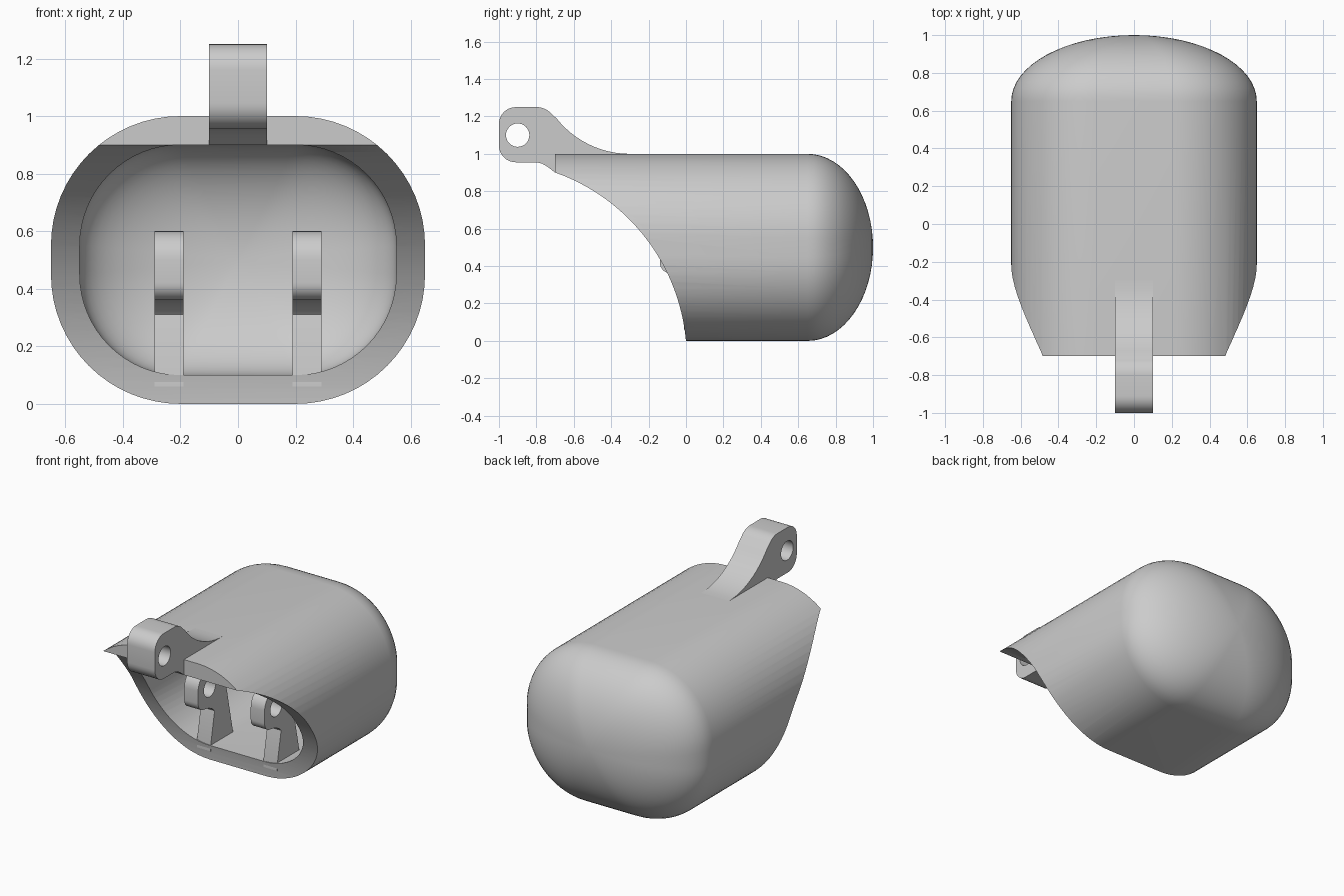
import bpy, bmesh, math
from math import cos, sin, pi, radians

cube = bpy.data.objects.get("Cube")
if cube:
    bpy.data.objects.remove(cube, do_unlink=True)

GREY = (0.6, 0.6, 0.6, 1)
mat = bpy.data.materials.new("plain grey")
mat.use_nodes = True
mat.diffuse_color = GREY
mat.node_tree.nodes["Principled BSDF"].inputs["Base Color"].default_value = GREY


def activate(ob):
    bpy.ops.object.select_all(action="DESELECT")
    ob.select_set(True)
    bpy.context.view_layer.objects.active = ob


def mesh_object(name, bm):
    bmesh.ops.recalc_face_normals(bm, faces=bm.faces)
    me = bpy.data.meshes.new(name)
    bm.to_mesh(me)
    bm.free()
    ob = bpy.data.objects.new(name, me)
    bpy.context.collection.objects.link(ob)
    return ob


def finish(ob):
    ob.data.materials.clear()
    ob.data.materials.append(mat)
    activate(ob)
    bpy.ops.object.shade_smooth_by_angle(angle=radians(30))


def arc(cy, cz, r, a0, a1, n=8):
    return [(cy + r * cos(radians(a0 + (a1 - a0) * i / n)),
             cz + r * sin(radians(a0 + (a1 - a0) * i / n))) for i in range(n + 1)]


def section(radius, n=16):
    """Rounded rectangle around the shell axis."""
    pts = []
    for k, (sx, sz) in enumerate([(1, 1), (-1, 1), (-1, -1), (1, -1)]):
        pts += arc(sx * 0.2, sz * 0.05, radius, 90 * k, 90 * k + 90, n)
    return pts


# Shell: outer skin from the dome pole to the mouth, then the cavity back to its pole
FRONT, BACK, DOME_STEPS = -0.8, 0.65, 16
rings = []


def skin(bm, radius, depth):
    """Rings from the dome pole forward to the open mouth."""
    pole = bm.verts.new((0, BACK + depth, 0.5))
    loops = []
    for i in range(1, DOME_STEPS + 1):
        t = i / DOME_STEPS * pi / 2
        loops.append((BACK + depth * cos(t), sin(t)))
    loops.append((FRONT, 1))
    made = [[bm.verts.new((x * s, y, 0.5 + z * s)) for x, z in section(radius)]
            for y, s in loops]
    n = len(made[0])
    for j in range(n):
        bm.faces.new((pole, made[0][j], made[0][(j + 1) % n]))
    return made


def bridge(bm, a, b):
    n = len(a)
    for j in range(n):
        bm.faces.new((a[j], a[(j + 1) % n], b[(j + 1) % n], b[j]))


bm = bmesh.new()
outer = skin(bm, 0.45, 0.35)
inner = skin(bm, 0.35, 0.25)
rings = outer + inner[::-1]
for a, b in zip(rings, rings[1:]):
    bridge(bm, a, b)
shell = mesh_object("shell", bm)

# Cutter: sweeps the mouth back in an arc under a blunt upper lip
ca, cb, cr = -1.05, -0.094, 1.054
profile = arc(ca, cb, cr, -3, math.degrees(math.atan2(0.9 - cb, -0.7 - ca)), 40)
profile += [(-0.7, 1.2), (-1.2, 1.2), (-1.2, profile[0][1])]
bm = bmesh.new()
face = bm.faces.new([bm.verts.new((-1, y, z)) for y, z in profile])
grown = bmesh.ops.extrude_face_region(bm, geom=[face])["geom"]
bmesh.ops.translate(bm, vec=(2, 0, 0),
                    verts=[v for v in grown if isinstance(v, bmesh.types.BMVert)])
cutter = mesh_object("mouth_cutter", bm)
cutter.hide_render = True
mod = shell.modifiers.new("mouth", "BOOLEAN")
mod.operation, mod.solver, mod.object = "DIFFERENCE", "EXACT", cutter
activate(shell)
bpy.ops.object.modifier_apply(modifier=mod.name)
bpy.data.objects.remove(cutter, do_unlink=True)
finish(shell)


def plate(name, x, half_width, outline, hole):
    """Side profile with a round hole, thickened along x."""
    cu = bpy.data.curves.new(name, "CURVE")
    cu.dimensions, cu.fill_mode, cu.extrude = "2D", "BOTH", half_width
    for loop in (outline, arc(*hole, 0, 348.75, 31)):
        sp = cu.splines.new("POLY")
        sp.points.add(len(loop) - 1)
        for p, (y, z) in zip(sp.points, loop):
            p.co = (y, z, 0, 1)
        sp.use_cyclic_u = True
    ob = bpy.data.objects.new(name, cu)
    bpy.context.collection.objects.link(ob)
    ob.rotation_euler = (pi / 2, 0, pi / 2)
    ob.location.x = x
    activate(ob)
    bpy.ops.object.convert(target="MESH")
    ob = bpy.context.object
    bm = bmesh.new()
    bm.from_mesh(ob.data)
    bmesh.ops.remove_doubles(bm, verts=bm.verts, dist=1e-5)
    bmesh.ops.recalc_face_normals(bm, faces=bm.faces)
    bm.to_mesh(ob.data)
    bm.free()
    finish(ob)


# Upper lug: eye with a flared neck running into the roof
lug = arc(-0.91, 1.045, 0.09, 270, 180) + arc(-0.91, 1.16, 0.09, 180, 90)
lug += arc(-0.8, 1.14, 0.11, 90, 38)
lug += arc(-0.3, 1.5, 0.5, 218, 270, 12)
lug += [(-0.3, 0.95), (-0.66, 0.95), (-0.7, 0.9), (-0.74, 0.931), (-0.77, 0.948), (-0.8, 0.955)]
plate("upper_lug", 0, 0.1, lug, (-0.9, 1.1, 0.0625))

# Pair of inner brackets standing on the floor
bracket = arc(-0.08, 0.42, 0.06, 270, 180) + arc(-0.04, 0.5, 0.1, 180, 90)
bracket += arc(0.03, 0.5, 0.1, 90, 20)
bracket += [(0.16, 0.38), (0.22, 0.1), (0.22, 0.06), (-0.01, 0.06), (-0.01, 0.1)]
bracket += [(0.03, 0.31), (0.01, 0.33), (-0.03, 0.35)]
for side, x in (("left", 0.24), ("right", -0.24)):
    plate(side + "_bracket", x, 0.05, bracket, (-0.02, 0.48, 0.06))
